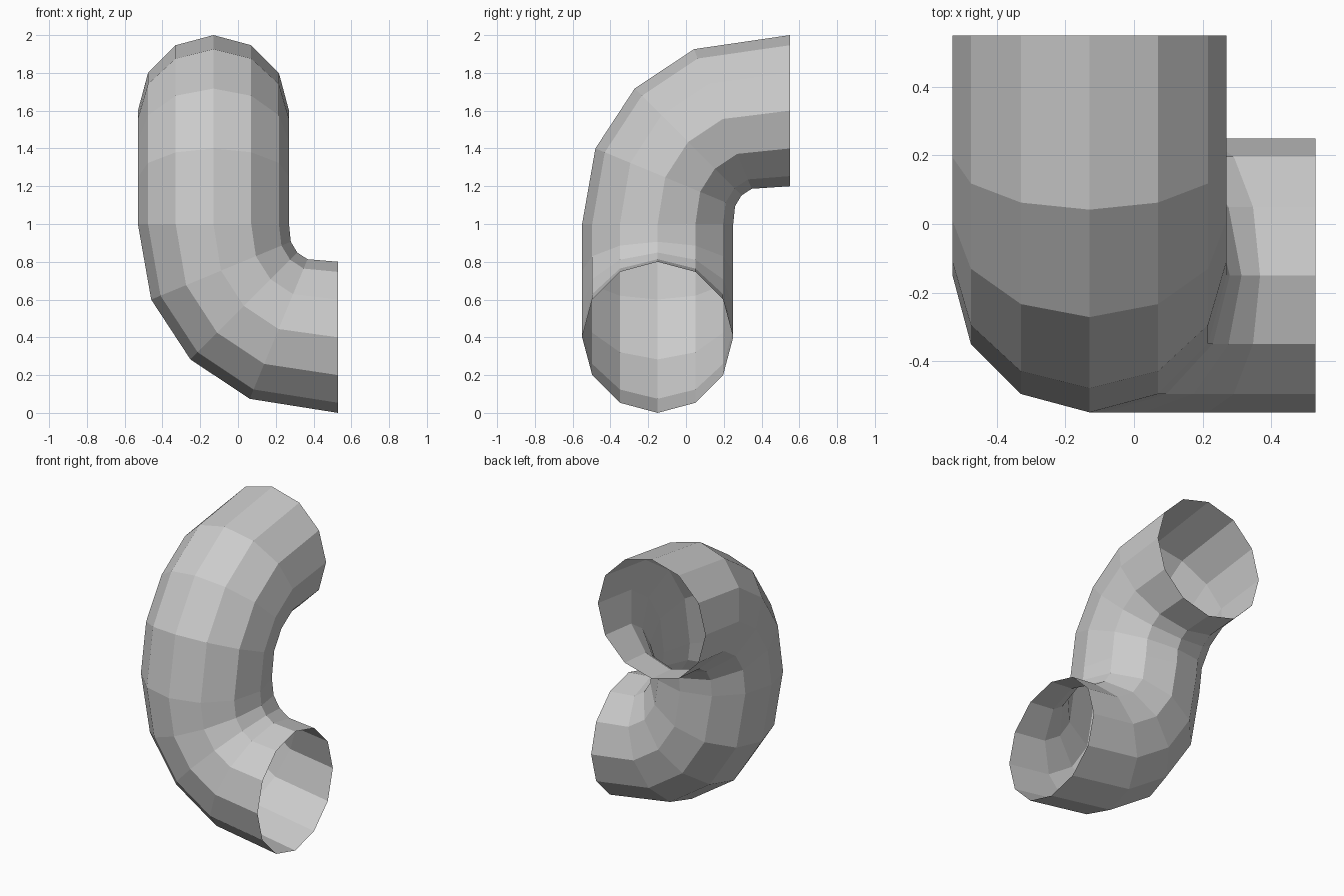
import bpy, bmesh, math
from mathutils import Matrix, Vector

if "Cube" in bpy.data.objects:
    bpy.data.objects.remove(bpy.data.objects["Cube"])

SIDES, RADIUS = 12, 0.4
MID = Vector((-0.13, -0.15, 1.0))

# Half bend profile: (sideways shift, vertical shift, tilt in degrees)
BEND = [(0.04, 0.247, 22.5), (0.161, 0.434, 45), (0.345, 0.556, 67.5)]


def ring(bm, centre, tilt, axis):
    rot = Matrix.Rotation(-math.radians(tilt), 3, axis)
    verts = []
    for i in range(SIDES):
        a = math.tau * i / SIDES
        p = Vector((math.cos(a), math.sin(a), 0)) * RADIUS
        verts.append(bm.verts.new(centre + rot @ p))
    return verts


bm = bmesh.new()
rings = []

# Lower bend, from the open mouth facing +x up to the middle
for d, h, tilt in reversed(BEND + [(0.66, 0.6, 90)]):
    rings.append(ring(bm, MID + Vector((d, 0, -h)), tilt, 'Y'))
rings.append(ring(bm, MID, 0, 'X'))

# Upper bend, from the middle to the open mouth facing +y
for d, h, tilt in BEND + [(0.70, 0.6, 90)]:
    rings.append(ring(bm, MID + Vector((0, d, h)), tilt, 'X'))

# Open, single-walled skin between the rings
for low, up in zip(rings, rings[1:]):
    for i in range(SIDES):
        j = (i + 1) % SIDES
        bm.faces.new((low[i], low[j], up[j], up[i]))

mesh = bpy.data.meshes.new("bent_pipe")
bm.to_mesh(mesh)
bm.free()
bpy.context.collection.objects.link(bpy.data.objects.new("bent_pipe", mesh))
